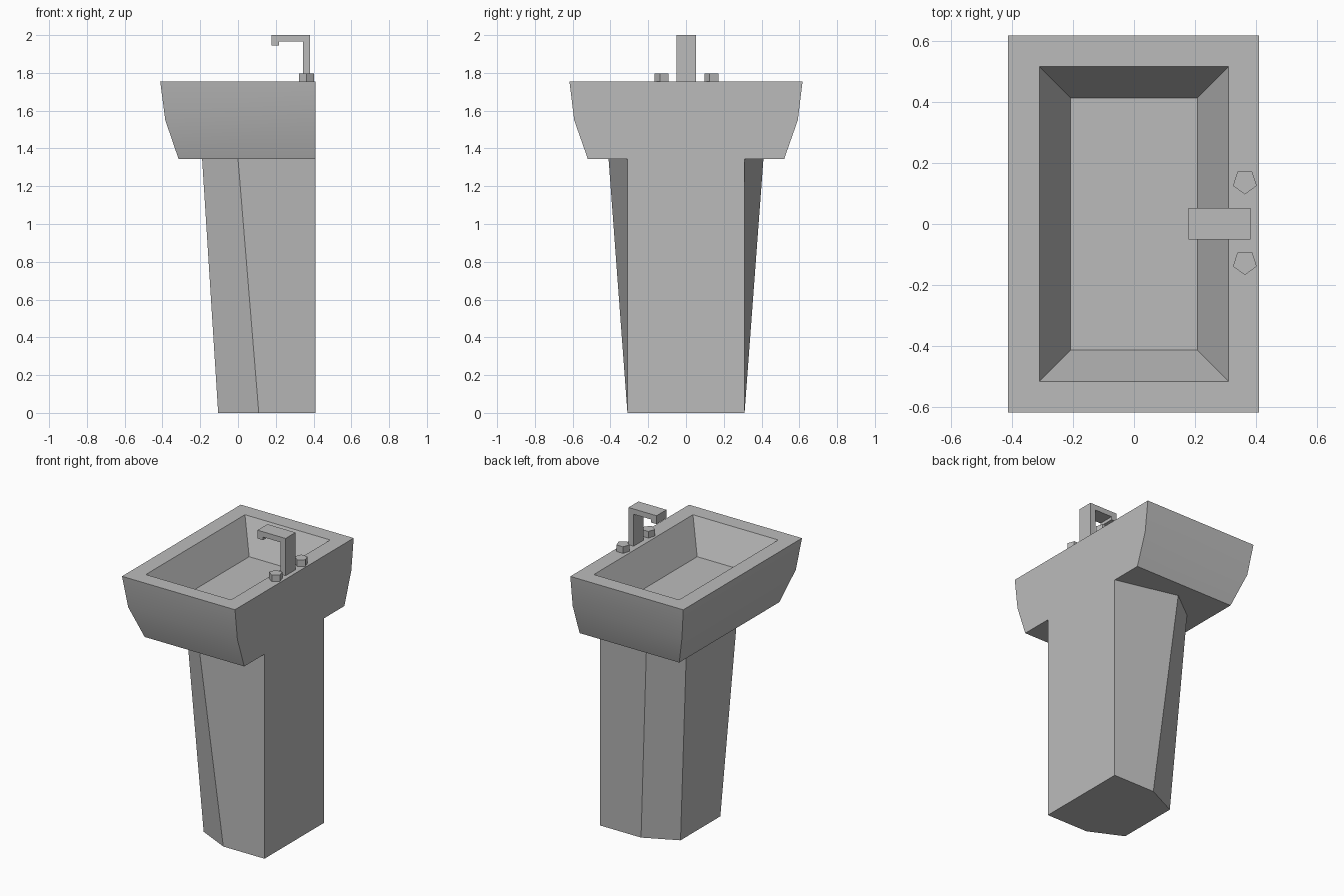
import bpy, bmesh, math

if "Cube" in bpy.data.objects:
    bpy.data.objects.remove(bpy.data.objects["Cube"])

ceramic = bpy.data.materials.new("grey_ceramic")
ceramic.diffuse_color = (0.5, 0.5, 0.5, 1)
ceramic.use_nodes = True
ceramic.node_tree.nodes["Principled BSDF"].inputs["Base Color"].default_value = ceramic.diffuse_color


def make(name, build, smooth=True):
    """Create one object from a function that fills a bmesh."""
    bm = bmesh.new()
    build(bm)
    bmesh.ops.recalc_face_normals(bm, faces=bm.faces)
    mesh = bpy.data.meshes.new(name)
    bm.to_mesh(mesh)
    bm.free()
    obj = bpy.data.objects.new(name, mesh)
    bpy.context.collection.objects.link(obj)
    mesh.materials.append(ceramic)
    if smooth:
        bpy.ops.object.select_all(action='DESELECT')
        obj.select_set(True)
        bpy.context.view_layer.objects.active = obj
        bpy.ops.object.shade_smooth_by_angle(angle=math.radians(30))
    return obj


def ring(bm, points, z):
    return [bm.verts.new((x, y, z)) for x, y in points]


def rect(x0, x1, y):
    return [(x1, -y), (x0, -y), (x0, y), (x1, y)]


def bridge(bm, a, b, skip=()):
    n = len(a)
    for i in range(n):
        if i not in skip:
            j = (i + 1) % n
            bm.faces.new((a[i], a[j], b[j], b[i]))


def hexagon(front, front_y, mid, mid_y):
    return [(0.41, -0.31), (mid, -mid_y), (front, -front_y),
            (front, front_y), (mid, mid_y), (0.41, 0.31)]


RIM, BASE = 1.755, 1.345
NECK = hexagon(-0.19, 0.265, 0.0, 0.41)


def basin(bm):
    # bowl floor, sloping inner walls, flat rim, curved outer walls
    floor = ring(bm, rect(-0.208, 0.208, 0.413), 1.545)
    lip = ring(bm, rect(-0.31, 0.31, 0.515), RIM)
    outer = ring(bm, rect(-0.412, 0.41, 0.617), RIM)
    belly = ring(bm, rect(-0.385, 0.41, 0.592), 1.55)
    under = ring(bm, rect(-0.315, 0.41, 0.52), BASE)
    neck = ring(bm, NECK, BASE)
    bm.faces.new(floor)
    bridge(bm, floor, lip)
    bridge(bm, lip, outer)
    bridge(bm, outer, belly, skip=(3,))
    bridge(bm, belly, under, skip=(3,))
    # flush back and the underside around the pedestal
    bm.faces.new((outer[0], belly[0], under[0], neck[0],
                  neck[5], under[3], belly[3], outer[3]))
    bm.faces.new(under + neck[::-1])


def pedestal(bm):
    bottom = ring(bm, hexagon(-0.105, 0.207, 0.11, 0.31), 0)
    bridge(bm, bottom, ring(bm, NECK, BASE))
    bm.faces.new(bottom)


def faucet(bm):
    # hooked side profile extruded across the width
    profile = [(0.345, RIM), (0.345, 1.965), (0.218, 1.965), (0.218, 1.945),
               (0.178, 1.945), (0.178, 2.0), (0.382, 2.0), (0.382, RIM)]
    sides = [[bm.verts.new((x, y, z)) for x, z in profile] for y in (-0.051, 0.052)]
    bridge(bm, *sides)
    for side in sides:
        bm.faces.new(side)


def knob(y):
    def build(bm):
        pts = [(0.363 + 0.041 * math.cos(a), y + 0.041 * math.sin(a))
               for a in (math.radians(72 * i - 90) for i in range(5))]
        low, high = ring(bm, pts, RIM), ring(bm, pts, 1.798)
        bridge(bm, low, high)
        bm.faces.new(low)
        bm.faces.new(high)
    return build


make("basin", basin)
make("pedestal", pedestal)
make("faucet", faucet, smooth=False)
make("left_knob", knob(-0.126), smooth=False)
make("right_knob", knob(0.138), smooth=False)
